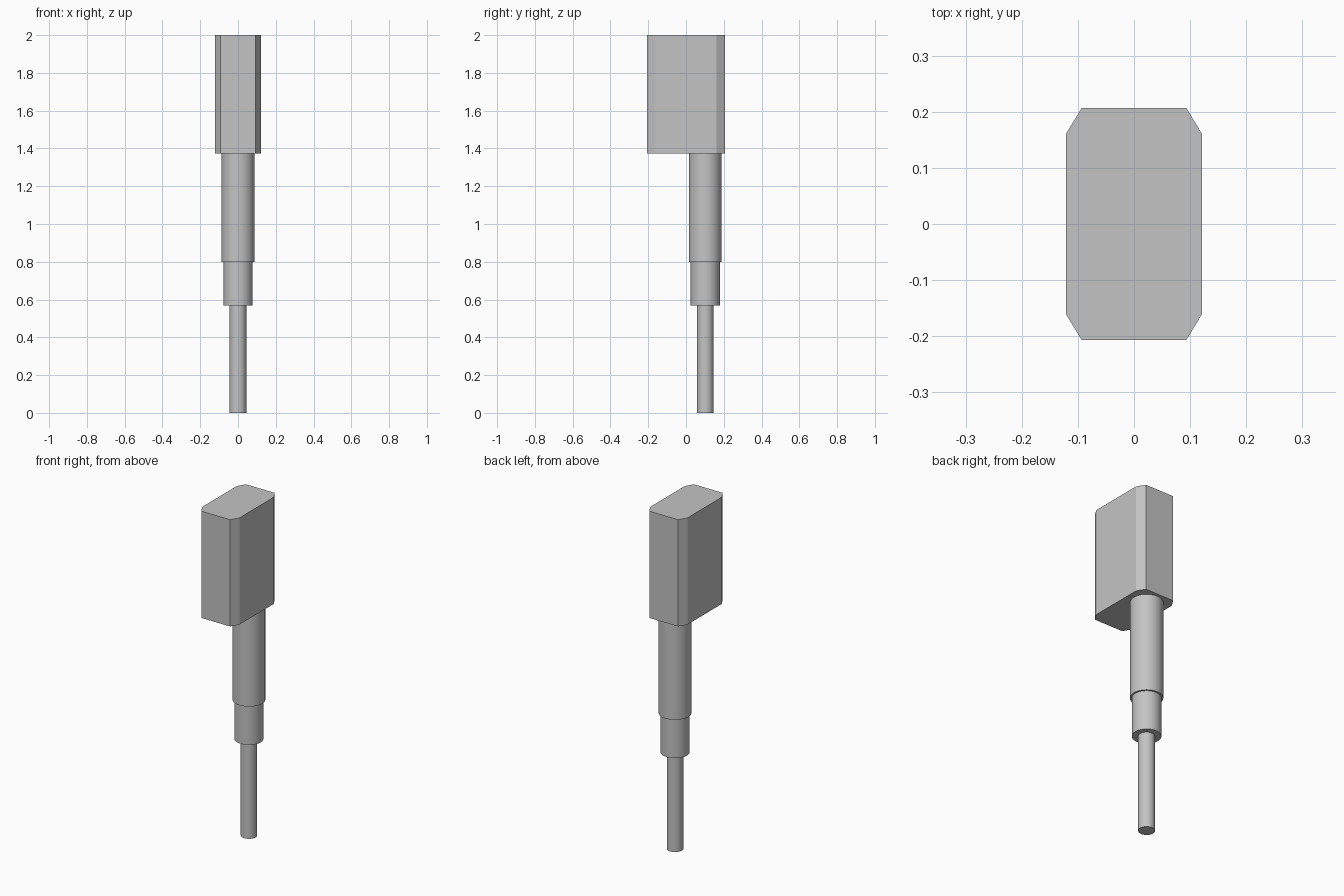
import bpy
import bmesh
import math

cube = bpy.data.objects.get("Cube")
if cube:
    bpy.data.objects.remove(cube, do_unlink=True)

grey = bpy.data.materials.new("plain grey")
grey.use_nodes = True
colour = (0.55, 0.55, 0.55, 1)
grey.diffuse_color = colour
grey.node_tree.nodes["Principled BSDF"].inputs["Base Color"].default_value = colour

AXIS_Y = 0.102  # the stepped shaft sits toward the back of the housing


def shaft_section(name, radius, bottom, top):
    bpy.ops.mesh.primitive_cylinder_add(
        vertices=64, radius=radius, depth=top - bottom,
        location=(0, AXIS_Y, (top + bottom) / 2))
    obj = bpy.context.object
    obj.name = name
    obj.data.materials.append(grey)
    bpy.ops.object.shade_smooth_by_angle(angle=math.radians(30))


# Housing: an elongated octagon pulled straight up
def housing(bottom, top):
    quarter = [(0.121, 0.161), (0.093, 0.207)]
    half = quarter + [(-x, y) for x, y in reversed(quarter)]
    outline = half + [(-x, -y) for x, y in half]
    bm = bmesh.new()
    base = bm.faces.new([bm.verts.new((x, y, bottom)) for x, y in outline])
    pulled = bmesh.ops.extrude_face_region(bm, geom=[base], use_keep_orig=True)
    for v in pulled["geom"]:
        if isinstance(v, bmesh.types.BMVert):
            v.co.z = top
    bmesh.ops.recalc_face_normals(bm, faces=bm.faces[:])
    mesh = bpy.data.meshes.new("housing")
    bm.to_mesh(mesh)
    bm.free()
    mesh.materials.append(grey)
    bpy.context.collection.objects.link(bpy.data.objects.new("housing", mesh))


housing(1.372, 2.0)

# Stepped shaft, from the housing down to the tip
shaft_section("outer_sleeve", 0.087, 0.798, 1.372)
shaft_section("inner_sleeve", 0.077, 0.568, 0.798)
shaft_section("rod", 0.044, 0, 0.568)
